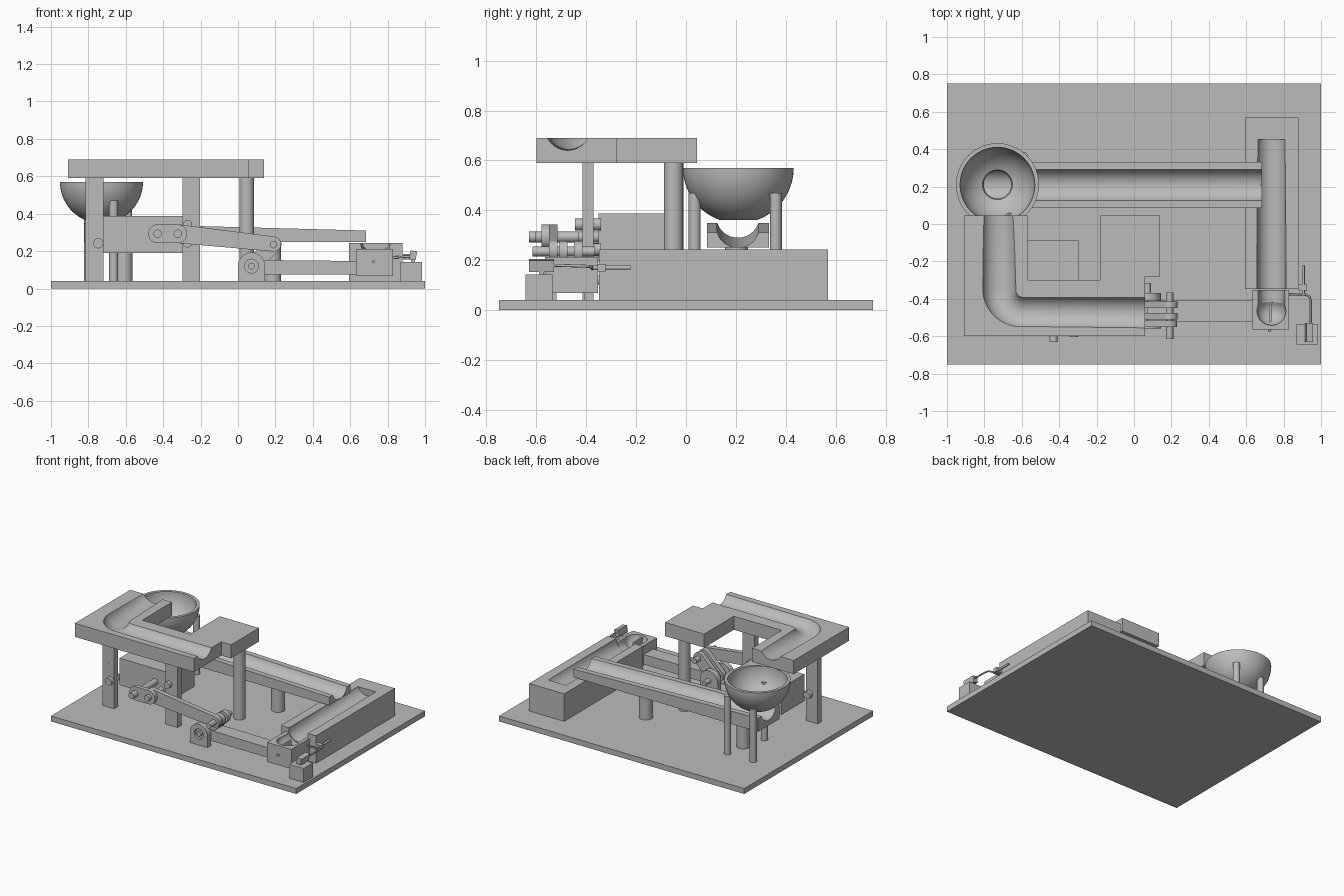
import bpy, bmesh, math
from mathutils import Vector

if "Cube" in bpy.data.objects:
    bpy.data.objects.remove(bpy.data.objects["Cube"])

grey = bpy.data.materials.new("plain_grey")
grey.diffuse_color = (0.5, 0.5, 0.5, 1)
grey.use_nodes = True
grey.node_tree.nodes["Principled BSDF"].inputs["Base Color"].default_value = grey.diffuse_color


def finish(name, bm):
    bmesh.ops.recalc_face_normals(bm, faces=bm.faces[:])
    me = bpy.data.meshes.new(name)
    bm.to_mesh(me)
    bm.free()
    me.materials.append(grey)
    ob = bpy.data.objects.new(name, me)
    bpy.context.collection.objects.link(ob)
    return ob


def prism(name, pts, axis, lo, hi):
    """Extrude an outline along y (points are x,z) or z (points are x,y)."""
    bm = bmesh.new()
    put = (lambda p, t: (p[0], t, p[1])) if axis == 'y' else (lambda p, t: (p[0], p[1], t))
    f = bm.faces.new([bm.verts.new(put(p, lo)) for p in pts])
    ext = bmesh.ops.extrude_face_region(bm, geom=[f])['geom']
    move = Vector(put((0, 0), hi - lo))
    bmesh.ops.translate(bm, vec=move, verts=[v for v in ext if isinstance(v, bmesh.types.BMVert)])
    return finish(name, bm)


def box(name, x0, x1, y0, y1, z0, z1):
    return prism(name, [(x0, y0), (x1, y0), (x1, y1), (x0, y1)], 'z', z0, z1)


def tube(name, path, seg=40):
    """Sweep circles (x, y, z, r) along a path, closed at both ends."""
    bm = bmesh.new()
    rings = []
    P = [Vector(p[:3]) for p in path]
    for i, p in enumerate(P):
        a = (p - P[i - 1]).normalized() if i else Vector()
        b = (P[i + 1] - p).normalized() if i < len(P) - 1 else Vector()
        t = (a + b).normalized()
        u = t.cross((0, 0, 1))
        u = u.normalized() if u.length > 1e-3 else Vector((1, 0, 0))
        w = u.cross(t)
        r = path[i][3]
        rings.append([bm.verts.new(p + r * (u * math.cos(k) + w * math.sin(k)))
                      for k in (2 * math.pi * j / seg for j in range(seg))])
    for A, B in zip(rings, rings[1:]):
        for j in range(seg):
            bm.faces.new((A[j], A[j - 1], B[j - 1], B[j]))
    bm.faces.new(rings[0])
    bm.faces.new(rings[-1])
    return finish(name, bm)


def post(name, x, y, z0, z1, r):
    return tube(name, [(x, y, z0, r), (x, y, z1, r)])


def pin(name, x, z, y0, y1, r):
    return tube(name, [(x, y0, z, r), (x, y1, z, r)], 28)


def link(name, a, b, ra, rb, y0, y1):
    """Bar with round ends between two pivots in the x-z plane."""
    d = math.atan2(b[1] - a[1], b[0] - a[0])
    arc = [math.pi / 2 + math.pi * i / 16 for i in range(17)]
    pts = [(a[0] + ra * math.cos(d + t), a[1] + ra * math.sin(d + t)) for t in arc]
    pts += [(b[0] - rb * math.cos(d + t), b[1] - rb * math.sin(d + t)) for t in arc]
    return prism(name, pts, 'y', y0, y1)


def ball(name, x, y, z, r):
    bm = bmesh.new()
    bmesh.ops.create_uvsphere(bm, u_segments=40, v_segments=24, radius=r)
    bmesh.ops.translate(bm, vec=(x, y, z), verts=bm.verts[:])
    return finish(name, bm)


def cut(ob, *cutters):
    for c in cutters:
        m = ob.modifiers.new("cut", 'BOOLEAN')
        m.operation, m.solver, m.object = 'DIFFERENCE', 'EXACT', c
        bpy.context.view_layer.objects.active = ob
        bpy.ops.object.modifier_apply(modifier=m.name)
        bpy.data.objects.remove(c)


# base and upper platform with its bent channel
box("base_plate", -1, 1, -.75, .75, 0, .04)
platform = prism("upper_platform", [(-.91, -.6), (.06, -.6), (.06, -.28), (.14, -.28), (.14, .045),
                 (-.18, .045), (-.18, -.3), (-.57, -.3), (-.57, .045), (-.91, .045)], 'z', .59, .69)
bend = [(-.60 - .12 * math.sin(t), -.35 - .12 * math.cos(t), .735 - .03 * t / 1.571, .09)
        for t in (math.pi / 2 * i / 8 for i in range(9))]
cut(platform, tube("channel_cutter", [(.1, -.475, .73, .09)] + bend + [(-.725, .1, .74, .09)]))

# platform supports
for x in (-.767, -.25):
    box("platform_leg", x - .048, x + .048, -.416, -.37, .04, .59)
post("platform_post", .047, -.05, .04, .59, .039)

# bowl: half shell with a drain hole
bm = bmesh.new()
rows, seg = [], 56
prof = [(.222 * math.cos(t), -.222 * math.sin(t)) for t in (1.235 * i / 14 for i in range(15))]
prof += [(.2 * math.cos(t), -.2 * math.sin(t)) for t in (1.16 - 1.16 * i / 14 for i in range(15))]
for r, z in prof:
    rows.append([bm.verts.new((-.73 + r * math.cos(a), .21 + r * math.sin(a), .57 + z))
                 for a in (2 * math.pi * j / seg for j in range(seg))])
for A, B in zip(rows, rows[1:] + rows[:1]):
    for j in range(seg):
        bm.faces.new((A[j], A[j - 1], B[j - 1], B[j]))
finish("bowl", bm)
for x, y, z in ((-.80, .36, .43), (-.59, .36, .47), (-.665, .035, .47)):
    post("bowl_leg", x, y, .04, z, .024)

# sloping middle track with two posts
track = prism("middle_track", [(-.82, .25), (.685, .25), (.685, .31), (-.82, .35)], 'y', .085, .332)
cut(track, tube("track_cutter", [(-.9, .208, .379, .087), (.75, .208, .335, .087)]))
for x in (-.61, .185):
    post("track_post", x, .203, .04, .255, .046)

# receiving block with its channel
receiver = box("receiver_block", .594, .88, -.348, .57, .04, .243)
cut(receiver, tube("receiver_cutter", [(.735, .45, .27, .077), (.735, -.4, .235, .077)]))

# catch cup with blade
cup = box("catch_cup", .633, .83, -.565, -.352, .068, .212)
cut(cup, ball("cup_cutter", .735, -.465, .212, .077),
    tube("cup_mouth", [(.735, -.465, .222, .072), (.735, -.3, .225, .072)]))
box("cup_blade", .722, .736, -.525, -.43, .13, .205)
pin("cup_pin", .724, .143, -.575, -.56, .008)

# swinging arm, brackets and axle
prism("lift_arm", [(.07, .075), (.64, .075), (.64, .147), (.07, .153)], 'y', -.52, -.41)
for y in (-.56, -.41):
    br = prism("arm_bracket", [(.0, .04), (.145, .04)] +
               [(.0725 + .0725 * math.cos(t), .12 + .0725 * math.sin(t))
                for t in (math.pi * i / 20 for i in range(21))], 'y', y, y + .04)
    cut(br, pin("bore_cutter", .0725, .12, y - .05, y + .02, .037))
pin("arm_axle", .0725, .12, -.56, -.315, .018)

# horn between arm and rod
for y in (-.51, -.45):
    link("arm_horn", (.0725, .12), (.19, .235), .042, .042, y, y + .035)
pin("horn_pin", .19, .235, -.615, -.365, .02)

# motor box, crank and connecting rod
box("motor_box", -.72, -.297, -.35, -.085, .19, .388)
link("crank", (-.43, .293), (-.322, .293), .05, .05, -.58, -.55)
link("connecting_rod", (-.322, .293), (.19, .238), .05, .04, -.55, -.515)
pin("crank_shaft", -.43, .293, -.63, -.34, .022)
pin("crank_pin", -.322, .293, -.605, -.43, .022)
for x, z, r in ((-.27, .343, .024), (-.27, .243, .024), (-.747, .242, .027)):
    pin("mount_bolt", x, z, -.445, -.34, r)
pin("mount_screw", -.765, .36, -.42, -.4, .006)

# small trigger: body, horn, wire and rod
box("trigger_body", .87, .985, -.643, -.535, .04, .143)
prism("trigger_horn", [(.915, .158), (.95, .153), (.958, .198), (.923, .204)], 'y', -.63, -.53)
box("trigger_stem", .925, .945, -.59, -.57, .14, .17)
tube("trigger_wire", [(.82, -.375, .165, .006), (.92, -.378, .172, .006), (.94, -.39, .175, .006),
                      (.945, -.41, .176, .006), (.945, -.54, .18, .006)], 12)
tube("trigger_rod", [(.905, -.378, .17, .008), (.905, -.222, .17, .008)], 16)
box("trigger_guide", .88, .925, -.355, -.322, .155, .185)

# smooth curved surfaces, keep edges crisp
for ob in bpy.context.scene.objects:
    ob.select_set(True)
    bpy.context.view_layer.objects.active = ob
bpy.ops.object.shade_smooth_by_angle(angle=math.radians(30))
